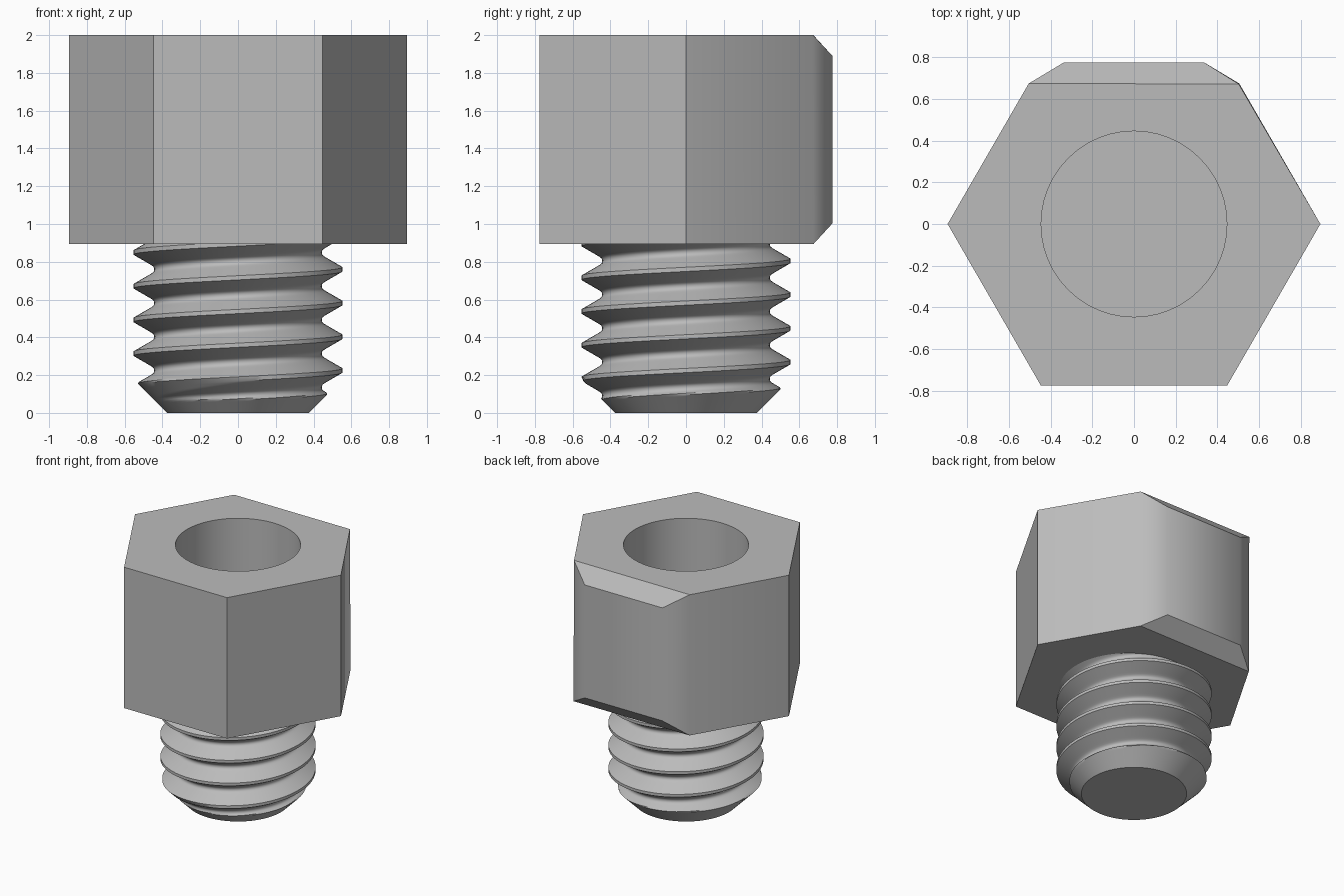
import bpy, bmesh, math

cube = bpy.data.objects.get("Cube")
if cube:
    bpy.data.objects.remove(cube, do_unlink=True)

HEIGHT, HEAD_BASE = 2.0, 0.893
HEAD_RADIUS, BEVEL = 0.895, 0.11
HOLE_RADIUS, HOLE_DEPTH = 0.446, 0.893
PITCH, CREST_RADIUS, ROOT_RADIUS, TIP_RADIUS = 0.1785, 0.553, 0.4435, 0.375
CREST_Z = 0.76          # crest height at angle zero

steel = bpy.data.materials.new("grey metal")
steel.use_nodes = True
GREY = (0.5, 0.5, 0.5, 1)
steel.diffuse_color = GREY
steel.node_tree.nodes["Principled BSDF"].inputs["Base Color"].default_value = GREY


def add_object(name, bm):
    mesh = bpy.data.meshes.new(name)
    bmesh.ops.recalc_face_normals(bm, faces=bm.faces[:])
    bm.to_mesh(mesh)
    bm.free()
    mesh.materials.append(steel)
    obj = bpy.data.objects.new(name, mesh)
    bpy.context.collection.objects.link(obj)
    return obj


def activate(obj):
    bpy.ops.object.select_all(action='DESELECT')
    obj.select_set(True)
    bpy.context.view_layer.objects.active = obj


def prism(sides, radius, bottom, top):
    bm = bmesh.new()
    ring = [bm.verts.new((radius * math.cos(math.tau * i / sides),
                          radius * math.sin(math.tau * i / sides), bottom))
            for i in range(sides)]
    base = bm.faces.new(ring)
    new = bmesh.ops.extrude_face_region(bm, geom=[base], use_keep_orig=True)["geom"]
    bmesh.ops.translate(bm, vec=(0, 0, top - bottom),
                        verts=[g for g in new if isinstance(g, bmesh.types.BMVert)])
    bmesh.ops.recalc_face_normals(bm, faces=bm.faces[:])
    return bm


# Hexagonal head, with the rear face chamfered on all four edges
bm = prism(6, HEAD_RADIUS, HEAD_BASE, HEIGHT)
rear = max(bm.faces, key=lambda f: f.calc_center_median().y)
bmesh.ops.bevel(bm, geom=list(rear.edges), offset=BEVEL, offset_type='OFFSET',
                segments=1, affect='EDGES')
head = add_object("hex_head", bm)

# Round blind hole in the top of the head
cutter = add_object("hole_cutter", prism(48, HOLE_RADIUS, HEIGHT - HOLE_DEPTH, HEIGHT + 0.2))
cutter.hide_render = True
hole = head.modifiers.new("hole", 'BOOLEAN')
hole.operation, hole.solver, hole.object = 'DIFFERENCE', 'EXACT', cutter
activate(head)
bpy.ops.object.modifier_apply(modifier=hole.name)
bpy.data.objects.remove(cutter, do_unlink=True)


# Threaded shank: a helical grid, trimmed by the tip chamfer and the head
def thread_radius(z, angle):
    phase = (z - CREST_Z) / PITCH - angle / math.tau
    away = abs(phase - round(phase)) * PITCH       # axial distance from the crest
    flank = CREST_RADIUS - max(0, away - PITCH / 16) * math.sqrt(3)
    fillet = PITCH / 7                              # rounded root
    to_root = PITCH / 2 - away
    root = ROOT_RADIUS + (fillet - math.sqrt(max(0, fillet ** 2 - to_root ** 2)))
    radius = max(flank, root) if to_root < fillet else flank
    return min(radius, TIP_RADIUS + z)


SEGMENTS = 80
side = [1 / 16 + i * (7 / 16) / 10 for i in range(11)]      # crest edge to root
steps = side + [1 - s for s in reversed(side[:-1])]         # root back to next crest
first = -math.ceil(CREST_Z / PITCH) - 2
last = math.ceil((HEAD_BASE - CREST_Z) / PITCH) + 1
rows = [turn + s for turn in range(first, last) for s in steps]

bm = bmesh.new()
grid = []
for j in range(SEGMENTS):
    angle = math.tau * j / SEGMENTS
    column = []
    for row in rows:
        z = CREST_Z + PITCH * (row + j / SEGMENTS)
        z = min(max(z, 0), HEAD_BASE + 0.01)
        r = thread_radius(z, angle)
        column.append(bm.verts.new((r * math.cos(angle), r * math.sin(angle), z)))
    grid.append(column)
for j in range(SEGMENTS):
    shift = len(steps) if j == SEGMENTS - 1 else 0          # helix joins one turn up
    after = grid[(j + 1) % SEGMENTS]
    for i in range(len(rows) - 1 - shift):
        bm.faces.new((grid[j][i], after[i + shift], after[i + 1 + shift], grid[j][i + 1]))
bmesh.ops.remove_doubles(bm, verts=bm.verts[:], dist=0.0002)
for level in (0, HEAD_BASE + 0.01):
    rim = [e for e in bm.edges if e.is_boundary
           and all(abs(v.co.z - level) < 0.001 for v in e.verts)]
    bmesh.ops.edgeloop_fill(bm, edges=rim)
shank = add_object("threaded_shank", bm)

for obj in (head, shank):
    activate(obj)
    bpy.ops.object.shade_smooth_by_angle(angle=math.radians(35))
